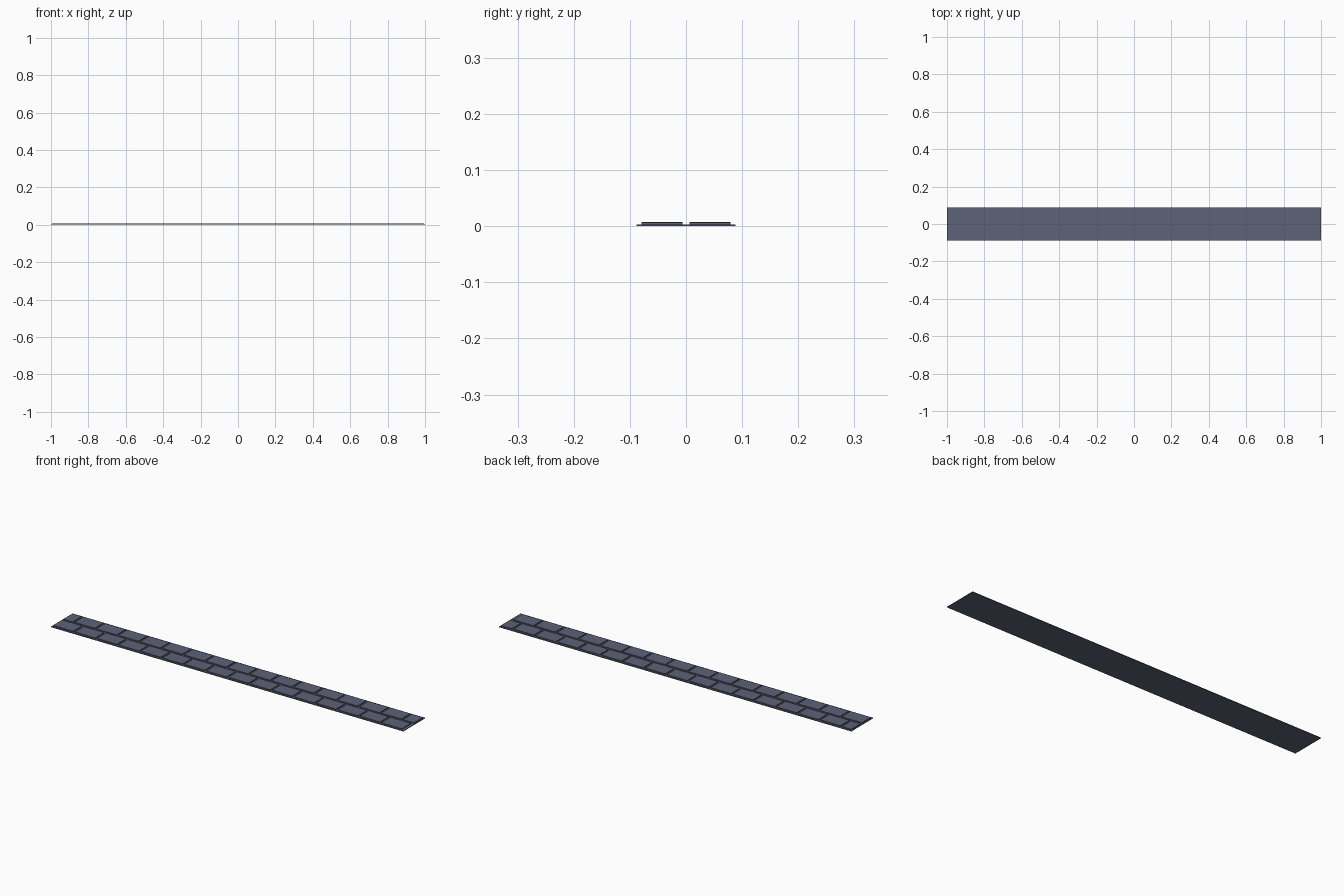
import bpy, bmesh

if "Cube" in bpy.data.objects:
    bpy.data.objects.remove(bpy.data.objects["Cube"])

mat = bpy.data.materials.new("slate_blue_grey")
mat.diffuse_color = (0.11, 0.122, 0.185, 1)
mat.use_nodes = True
mat.node_tree.nodes["Principled BSDF"].inputs["Base Color"].default_value = mat.diffuse_color
mat.roughness = 1.0


def add_box(bm, x0, x1, y0, y1, z0, z1):
    """Add an axis-aligned box to the bmesh."""
    verts = bmesh.ops.create_cube(bm, size=1)["verts"]
    for v in verts:
        v.co.x = x1 if v.co.x > 0 else x0
        v.co.y = y1 if v.co.y > 0 else y0
        v.co.z = z1 if v.co.z > 0 else z0


def make_object(name, bm):
    me = bpy.data.meshes.new(name)
    bm.to_mesh(me)
    bm.free()
    me.materials.append(mat)
    ob = bpy.data.objects.new(name, me)
    bpy.context.collection.objects.link(ob)
    return ob


# thin backing strip
BASE = 0.003
bm = bmesh.new()
add_box(bm, -1, 1, -0.088, 0.088, 0, BASE)
make_object("backing_strip", bm)

# two staggered rows of raised bricks, alternating slightly in height
PITCH, JOINT, START, END = 0.1243, 0.010, -0.994, 0.994


def brick_row(name, y0, y1, shift, tall_parity):
    bm = bmesh.new()
    for i in range(-1, 17):
        x0 = max(START + shift + i * PITCH, START)
        x1 = min(START + shift + (i + 1) * PITCH - JOINT, END)
        if x1 - x0 < 0.01:
            continue
        top = 0.008 if i % 2 == tall_parity else 0.007
        add_box(bm, x0, x1, y0, y1, BASE, top)
    make_object(name, bm)


brick_row("front_brick_row", -0.079, -0.006, 0, 0)
brick_row("back_brick_row", 0.006, 0.079, PITCH / 2, 0)
